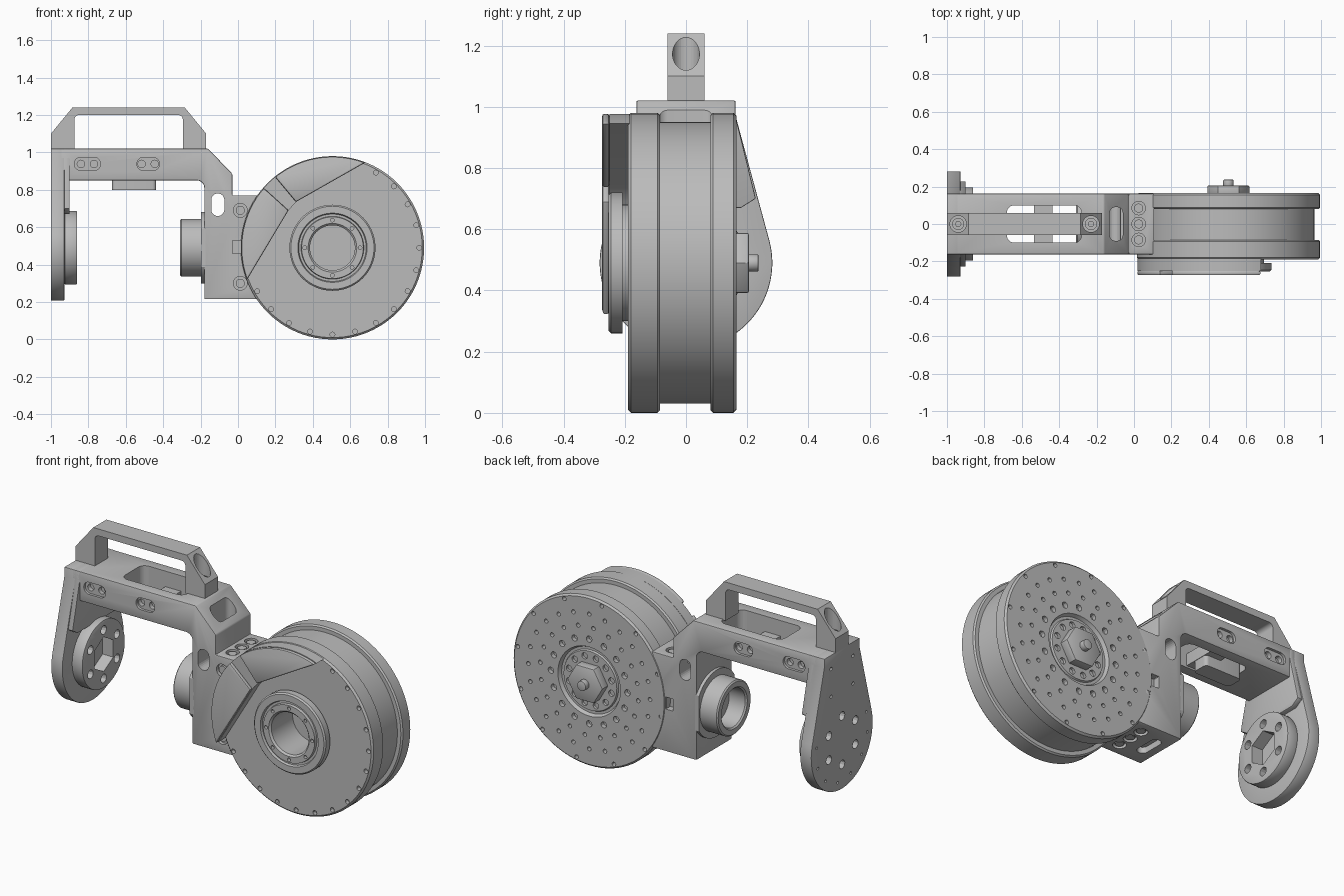
import bpy, bmesh
from math import sin, cos, radians, pi
from mathutils import Vector

if "Cube" in bpy.data.objects:
    bpy.data.objects.remove(bpy.data.objects["Cube"])

GREY = (0.5, 0.5, 0.5, 1)
metal = bpy.data.materials.new("machined grey")
metal.use_nodes = True
metal.diffuse_color = GREY
metal.node_tree.nodes["Principled BSDF"].inputs["Base Color"].default_value = GREY

CX, CZ = 0.505, 0.49      # wheel axis, also the height of every pivot
HALF = 0.162              # half depth of the arm


def arc(u, v, r, a, b, n=24):
    steps = [radians(a + (b - a) * i / n) for i in range(n + 1)]
    return [(u + r * cos(t), v + r * sin(t)) for t in steps]


def circle(u, v, r, n=32, turn=0):
    return [(u + r * cos(2 * pi * i / n + turn), v + r * sin(2 * pi * i / n + turn)) for i in range(n)]


def rounded(u, v, w, h, r):
    w, h = w / 2 - r, h / 2 - r
    pts = []
    for su, sv, a in ((1, 1, 0), (-1, 1, 90), (-1, -1, 180), (1, -1, 270)):
        pts += arc(u + su * w, v + sv * h, r, a, a + 90, 6)
    return pts


def ring(u, v, radius, r, count, start=0, step=None):
    step = step or 360 / count
    return [circle(u + radius * cos(radians(start + i * step)),
                   v + radius * sin(radians(start + i * step)), r, 12) for i in range(count)]


def add_prism(bm, pts, axis, a, b):
    place = {"x": lambda u, v, w: (w, u, v), "y": lambda u, v, w: (u, w, v),
             "z": lambda u, v, w: (u, v, w)}[axis]
    lo = [bm.verts.new(place(u, v, a)) for u, v in pts]
    hi = [bm.verts.new(place(u, v, b)) for u, v in pts]
    bm.faces.new(lo)
    bm.faces.new(hi)
    for i in range(len(pts)):
        j = (i + 1) % len(pts)
        bm.faces.new((lo[i], lo[j], hi[j], hi[i]))


def finish(bm, name):
    bmesh.ops.recalc_face_normals(bm, faces=bm.faces)
    mesh = bpy.data.meshes.new(name)
    bm.to_mesh(mesh)
    bm.free()
    mesh.materials.append(metal)
    ob = bpy.data.objects.new(name, mesh)
    bpy.context.collection.objects.link(ob)
    return ob


def activate(ob):
    bpy.ops.object.select_all(action="DESELECT")
    ob.select_set(True)
    bpy.context.view_layer.objects.active = ob


def smooth(ob):
    activate(ob)
    bpy.ops.object.shade_smooth_by_angle(angle=radians(30))


def prism(name, pts, axis, a, b, bevel=0):
    bm = bmesh.new()
    add_prism(bm, pts, axis, a, b)
    ob = finish(bm, name)
    if bevel:
        mod = ob.modifiers.new("bevel", "BEVEL")
        mod.width, mod.segments = bevel, 2
        mod.limit_method, mod.angle_limit = "ANGLE", radians(40)
        activate(ob)
        bpy.ops.object.modifier_apply(modifier=mod.name)
    smooth(ob)
    return ob


def lathe(name, profile, centre, axis, steps=96):
    # profile is a list of (radius, position along the axis)
    bm = bmesh.new()
    c = Vector(centre)
    spin_axis = Vector((0, 1, 0)) if axis == "y" else Vector((1, 0, 0))
    out = Vector((1, 0, 0)) if axis == "y" else Vector((0, 0, 1))
    vs = [bm.verts.new(c + out * r + spin_axis * t) for r, t in profile]
    es = [bm.edges.new(p) for p in zip(vs, vs[1:])]
    bmesh.ops.spin(bm, geom=vs + es, cent=c, axis=spin_axis, angle=2 * pi, steps=steps)
    bmesh.ops.remove_doubles(bm, verts=bm.verts, dist=0.0002)
    ob = finish(bm, name)
    smooth(ob)
    return ob


def cut(ob, shapes):
    bm = bmesh.new()
    for shape in shapes:
        add_prism(bm, *shape)
    cutter = finish(bm, "cutter")
    cutter.hide_render = True
    mod = ob.modifiers.new("cut", "BOOLEAN")
    mod.object, mod.operation, mod.solver = cutter, "DIFFERENCE", "EXACT"
    activate(ob)
    bpy.ops.object.modifier_apply(modifier=mod.name)
    bpy.data.objects.remove(cutter)
    smooth(ob)


# Wheel: back flange, drum, front flange, front hub and bore
wheel = lathe("wheel", [
    (0, 0.155), (0.17, 0.155), (0.175, 0.145), (0.19, 0.145), (0.2, 0.165), (0.48, 0.165),
    (0.49, 0.155), (0.49, 0.088), (0.482, 0.08), (0.46, 0.08), (0.46, -0.085), (0.482, -0.085),
    (0.49, -0.093), (0.49, -0.18), (0.48, -0.19), (0.19, -0.19), (0.19, -0.208), (0.23, -0.208),
    (0.23, -0.245), (0.222, -0.253), (0.185, -0.253), (0.18, -0.24), (0.168, -0.24),
    (0.165, -0.255), (0.13, -0.255), (0.12, -0.245), (0.12, -0.05), (0, -0.05)],
    (CX, 0, CZ), "y")
holes = [(p, "y", -0.21, -0.165) for p in ring(CX, CZ, 0.464, 0.013, 15, 60, -15)]
holes += [(p, "y", -0.27, -0.235) for p in ring(CX, CZ, 0.148, 0.01, 8)]
for radius, r, count, start in ((0.14, 0.018, 12, 15), (0.245, 0.018, 16, 0), (0.315, 0.012, 20, 5),
                                (0.39, 0.012, 24, 0), (0.465, 0.012, 12, 10)):
    holes += [(p, "y", 0.14, 0.19) for p in ring(CX, CZ, radius, r, count, start)]
cut(wheel, holes)
prism("axle_nut", circle(CX, CZ, 0.113, 6), "y", 0.15, 0.205, 0.005)
prism("axle_stud", circle(CX, CZ, 0.028), "y", 0.2, 0.237, 0.004)

# Raised cover on the front of the wheel, split by a groove
R = 0.487
inner_a, inner_b = (0.27, 0.69), (0.31, 0.735)
prism("cover_base", arc(CX, CZ, R, 69, 200.5, 40) + [inner_a, inner_b], "y", -0.25, -0.185)
prism("cover_upper", arc(CX, CZ, R, 69, 129) + [inner_b], "y", -0.274, -0.25, 0.008)
prism("cover_lower", arc(CX, CZ, R, 139, 200.5) + [inner_a], "y", -0.274, -0.25, 0.008)

# Main arm with the wheel mounting block
arm = prism("arm", [
    (-0.95, 1.02), (-0.16, 1.02), (-0.03, 0.885), (-0.03, 0.77), (0.108, 0.77), (0.06, 0.6),
    (0.06, 0.4), (0.108, 0.215), (-0.18, 0.215)]
    + arc(-0.22, 0.81, 0.04, 0, 90, 6) + [(-0.95, 0.85)], "y", -HALF, HALF, 0.006)
cut(arm, [(rounded(-0.48, 0, 0.4, 0.2, 0.04), "z", 0.7, 1.1),
          (rounded(-0.108, 0.72, 0.07, 0.12, 0.034), "y", -0.3, 0.3)])
cut(arm, [(rounded(-0.095, 0, 0.07, 0.18, 0.03), "z", 0.72, 1.1)])
slots, screws = [], []
for side in (-1, 1):
    face, deep, deeper = side * 0.2, side * (HALF - 0.015), side * (HALF - 0.04)
    for x, w in ((-0.805, 0.14), (-0.48, 0.12)):
        slots.append((rounded(x, 0.938, w, 0.07, 0.034), "y", face, deep))
        screws += [(circle(x + d, 0.938, 0.02, 16), "y", face, deeper) for d in (-0.035, 0.035)]
    slots.append((rounded(-0.005, 0.495, 0.05, 0.07, 0.004), "y", face, deeper))
for z in (0.3, 0.69):
    slots.append((circle(0.012, z, 0.037), "y", -0.2, -HALF + 0.02))
for y in (-0.085, 0, 0.085):
    slots.append((circle(0.025, y, 0.036), "z", 0.75, 0.8))
    slots.append((circle(0.025, y, 0.036), "z", 0.19, 0.235))
slots.append((rounded(-0.1, 0, 0.06, 0.16, 0.029), "z", 0.19, 0.25))
cut(arm, slots)
cut(arm, screws)
for i, z in enumerate((0.3, 0.69)):
    prism(f"front_screw_{i}", circle(0.012, z, 0.024, 24), "y", -HALF + 0.005, -HALF + 0.025)
for i, y in enumerate((-0.085, 0, 0.085)):
    prism(f"top_screw_{i}", circle(0.025, y, 0.024, 24), "z", 0.74, 0.765)
    prism(f"bottom_screw_{i}", circle(0.025, y, 0.024, 24), "z", 0.22, 0.24)

# Cross bar in the arm window and the block hanging under it
prism("window_cross_bar", rounded(-0.485, 0, 0.1, 0.21, 0.005), "z", 0.86, 0.93)
prism("hanging_block", rounded(-0.555, 0, 0.235, 0.1, 0.02), "z", 0.8, 0.92)

# Carrying handle with counterbored bolts
handle = prism("handle", [
    (-1, 1.015), (-1, 1.1), (-0.885, 1.24), (-0.285, 1.24), (-0.17, 1.1), (-0.17, 1.015),
    (-0.295, 1.015)] + arc(-0.32, 1.175, 0.025, 0, 90, 6) + arc(-0.85, 1.175, 0.025, 90, 180, 6)
    + [(-0.875, 1.015)], "y", -0.06, 0.06)
cut(handle, [(circle(x, 0, 0.044), "z", 1.08, 1.3) for x in (-0.94, -0.23)])
for i, x in enumerate((-0.94, -0.23)):
    bolt = prism(f"handle_bolt_{i}", circle(x, 0, 0.032, 24), "z", 1.07, 1.1)
    cut(bolt, [(circle(x, 0, 0.015, 6), "z", 1.085, 1.12)])

# Side plate: teardrop, thicker upper leg and round boss with a hexagonal socket
plate = prism("side_plate", arc(0, CZ, 0.282, 165, 375, 48)
              + [(HALF, 0.97), (HALF, 1.02), (-HALF, 1.02), (-HALF, 0.97)], "x", -1, -0.928, 0.004)
prism("side_plate_leg", [(-HALF, 1.02), (-HALF, 0.97), (-0.228, 0.7), (-0.18, 0.67),
                         (0.18, 0.67), (0.228, 0.7), (HALF, 0.97), (HALF, 1.02)], "x", -0.935, -0.9, 0.004)
boss = prism("side_boss", circle(0, CZ, 0.196, 64), "x", -0.928, -0.86, 0.006)
bolts = [(p, "x", -1.1, -0.8) for p in ring(0, CZ, 0.14, 0.025, 6, 30)]
dots = [(p, "x", -1.05, -0.98) for p in ring(0, CZ, 0.235, 0.008, 8, 160, 30)]
dots += [(circle(y, z, 0.01, 12), "x", -1.05, -0.98) for y in (-0.1, 0.1) for z in (0.78, 0.94)]
cut(plate, bolts + dots)
cut(boss, bolts + [(circle(0, CZ, 0.1, 6, pi / 2), "x", -0.95, -0.8)])

# Tube socket on the inner side of the mounting block
lathe("tube_socket", [(0, -0.17), (0.192, -0.17), (0.192, -0.198), (0.155, -0.198), (0.155, -0.303),
                      (0.148, -0.31), (0.118, -0.31), (0.11, -0.302), (0.11, -0.2), (0, -0.2)],
      (0, 0, CZ), "x", 64)
# The spun profile is wider than the block only by its flange, so trim the flange flush
cut(bpy.data.objects["tube_socket"], [([(s * HALF, 0), (s * 0.3, 0), (s * 0.3, 1), (s * HALF, 1)],
                                       "x", -0.4, 0) for s in (-1, 1)])
